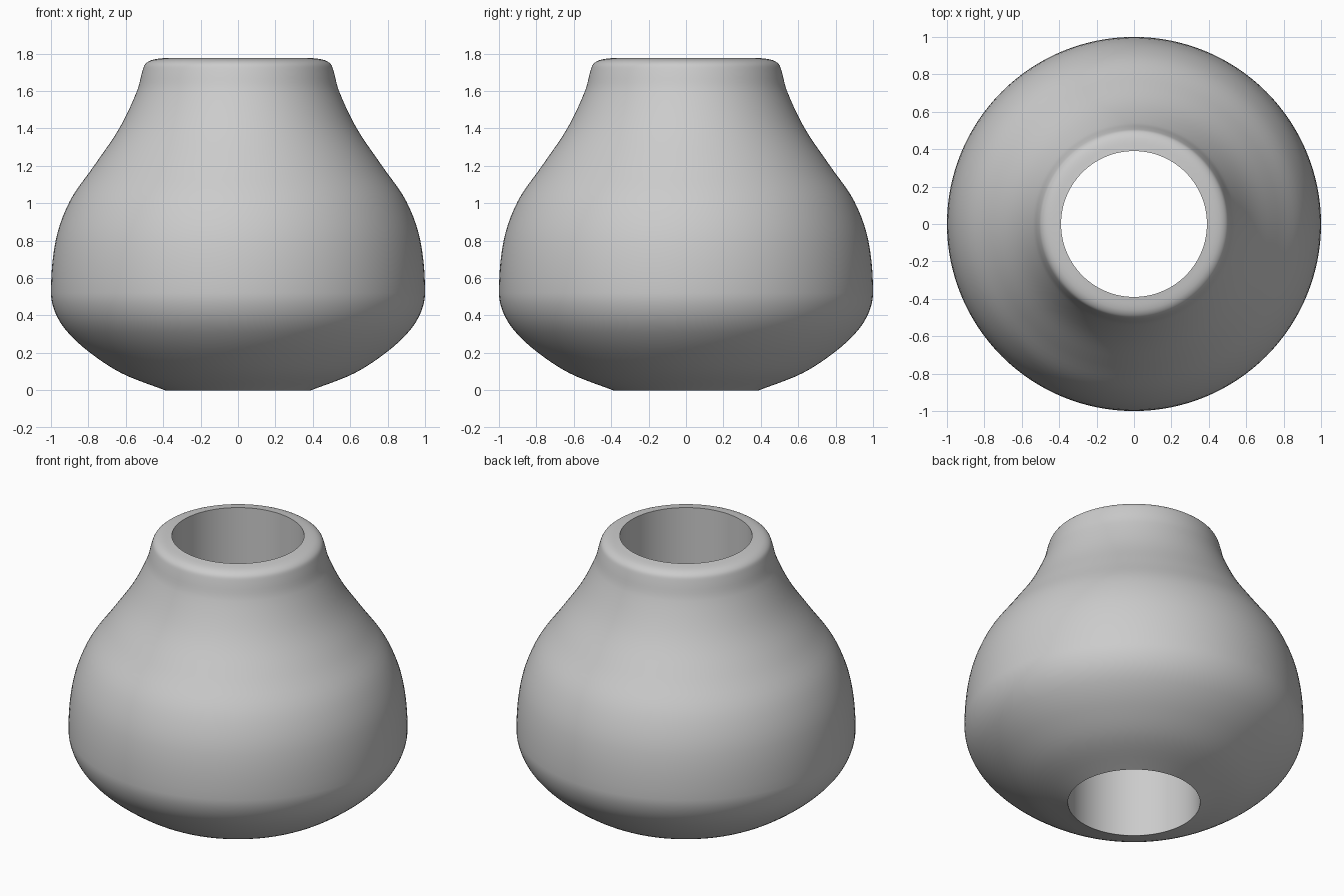
import bpy, bmesh, math
from mathutils import Vector

if "Cube" in bpy.data.objects:
    bpy.data.objects.remove(bpy.data.objects["Cube"])

SIDES = 128
BORE = 0.39
HEIGHT = 1.777

# Plain grey material
grey = bpy.data.materials.new("light grey")
grey.use_nodes = True
colour = (0.6, 0.6, 0.6, 1)
grey.diffuse_color = colour
grey.node_tree.nodes["Principled BSDF"].inputs["Base Color"].default_value = colour

# Outer silhouette as (radius, height), bottom to top
outline = [Vector(p) for p in (
    (BORE, 0), (0.62, 0.09), (0.79, 0.2), (0.91, 0.31), (0.975, 0.41),
    (1, 0.52), (0.975, 0.8), (0.9, 1.01), (0.77, 1.2), (0.635, 1.4),
    (0.54, 1.6), (0.51, 1.71), (0.495, 1.745), (0.46, 1.766), (BORE, HEIGHT))]


def smooth_path(points, steps=5):
    """Pass a smooth curve through the points."""
    path = [points[0]]
    last = len(points) - 1
    for i in range(last):
        a, b = points[i], points[i + 1]
        before = points[i - 1] if i else 2 * a - b
        after = points[i + 2] if i + 2 <= last else 2 * b - a
        span = (b - a).length
        ta = (b - before).normalized() * span
        tb = (after - a).normalized() * span
        for s in range(1, steps + 1):
            t = s / steps
            path.append(a * (2*t**3 - 3*t**2 + 1) + ta * (t**3 - 2*t**2 + t)
                        + b * (3*t**2 - 2*t**3) + tb * (t**3 - t**2))
    return path


# Revolve the closed profile; its last edge forms the straight bore
profile = smooth_path(outline)
bm = bmesh.new()
rings = []
for k in range(SIDES):
    a = 2 * math.pi * k / SIDES
    rings.append([bm.verts.new((min(p.x, 1) * math.cos(a), min(p.x, 1) * math.sin(a), p.y))
                  for p in profile])
count = len(profile)
for k, ring in enumerate(rings):
    following = rings[(k + 1) % SIDES]
    for j in range(count):
        n = (j + 1) % count
        bm.faces.new((ring[j], following[j], following[n], ring[n]))
bmesh.ops.recalc_face_normals(bm, faces=bm.faces)

mesh = bpy.data.meshes.new("bored_knob")
bm.to_mesh(mesh)
bm.free()
mesh.materials.append(grey)
body = bpy.data.objects.new("bored_knob", mesh)
bpy.context.collection.objects.link(body)

# Smooth surface with crisp bore rims
bpy.ops.object.select_all(action="DESELECT")
body.select_set(True)
bpy.context.view_layer.objects.active = body
bpy.ops.object.shade_smooth_by_angle(angle=math.radians(40))
